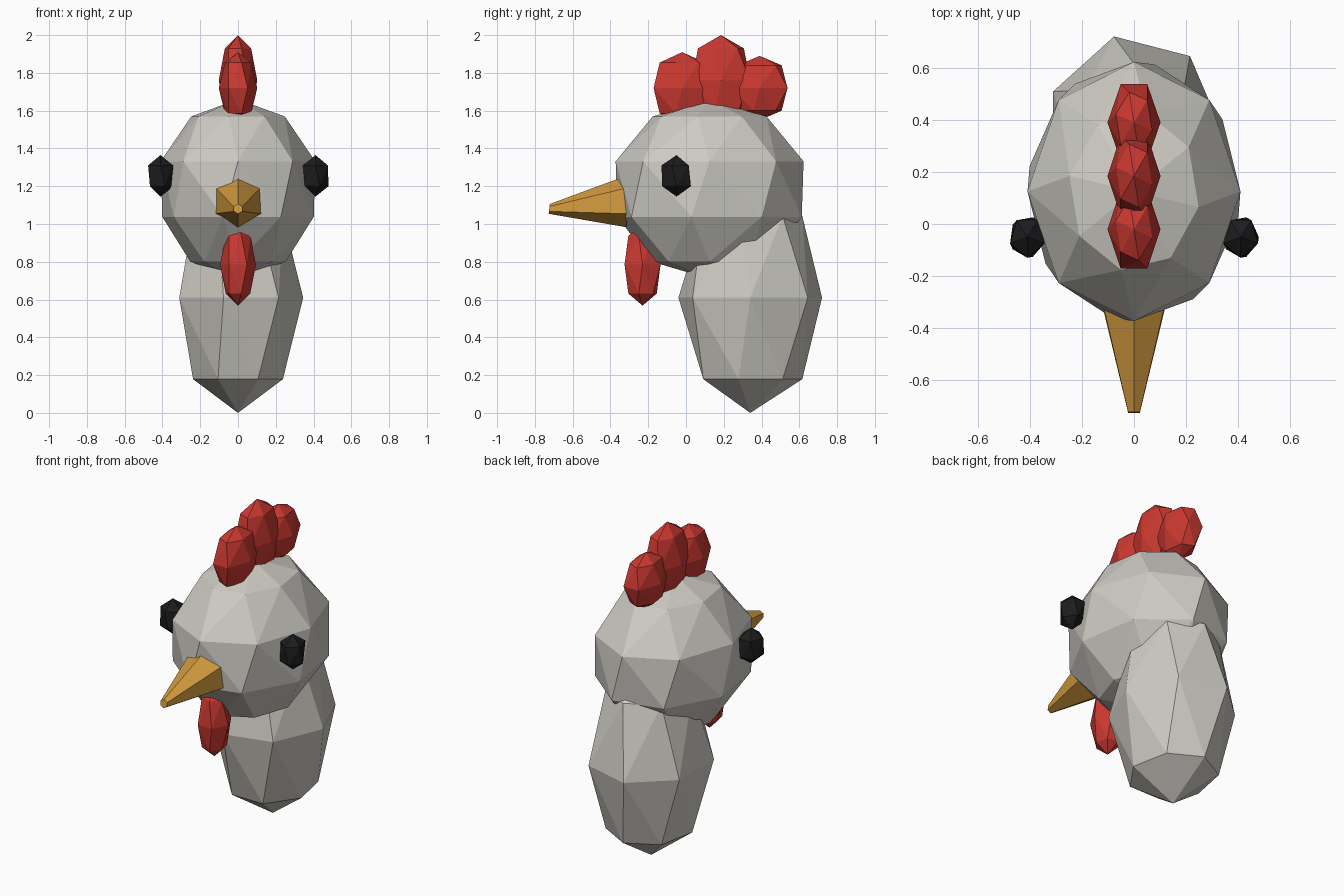
import bpy
import bmesh
from math import sin, cos, pi
from mathutils import Vector

if "Cube" in bpy.data.objects:
    bpy.data.objects.remove(bpy.data.objects["Cube"], do_unlink=True)


def make_material(name, rgb):
    mat = bpy.data.materials.new(name)
    mat.use_nodes = True
    mat.diffuse_color = (*rgb, 1)
    mat.node_tree.nodes["Principled BSDF"].inputs["Base Color"].default_value = (*rgb, 1)
    return mat


feathers = make_material("warm_grey", (0.62, 0.60, 0.55))
red = make_material("comb_red", (0.60, 0.04, 0.03))
gold = make_material("beak_gold", (0.66, 0.33, 0.05))
black = make_material("eye_black", (0.012, 0.012, 0.013))


def finish(name, bm, mat):
    bmesh.ops.recalc_face_normals(bm, faces=bm.faces)
    mesh = bpy.data.meshes.new(name)
    bm.to_mesh(mesh)
    bm.free()
    mesh.materials.append(mat)
    obj = bpy.data.objects.new(name, mesh)
    bpy.context.collection.objects.link(obj)


def faceted_blob(name, center, radii, sides, stacks, mat):
    """Low-poly ellipsoid whose odd rings are turned by a quarter step."""
    bm = bmesh.new()
    step = 2 * pi / sides

    def add(x, y, z):
        return bm.verts.new([c + r * v for c, r, v in zip(center, radii, (x, y, z))])

    add(0, 0, 1)
    add(0, 0, -1)
    for ring in range(1, stacks):
        polar = pi * ring / stacks
        for k in range(sides):
            a = step * (k - 0.25 * (ring % 2))
            add(sin(polar) * cos(a), sin(polar) * sin(a), cos(polar))
    bmesh.ops.convex_hull(bm, input=bm.verts[:])
    finish(name, bm, mat)


# Head and neck
faceted_blob("head", (0, 0.125, 1.185), (0.43, 0.523, 0.475), 8, 5, feathers)
faceted_blob("neck", (0, 0.34, 0.61), (0.345, 0.39, 0.61), 7, 4, feathers)

# Comb lobes and wattle
faceted_blob("comb_front", (0, -0.02, 1.72), (0.102, 0.175, 0.19), 6, 4, red)
faceted_blob("comb_middle", (0, 0.185, 1.76), (0.102, 0.178, 0.24), 6, 4, red)
faceted_blob("comb_back", (0, 0.39, 1.72), (0.102, 0.17, 0.17), 6, 4, red)
faceted_blob("wattle", (0, -0.23, 0.785), (0.095, 0.11, 0.217), 6, 4, red)

# Eyes
for side, label in ((1, "left"), (-1, "right")):
    faceted_blob("eye_" + label, (side * 0.41, -0.05, 1.255), (0.08, 0.092, 0.11), 5, 3, black)

# Beak: tapered six-sided cone, drooping slightly
bm = bmesh.new()
for center, radius in ((Vector((0, -0.3, 1.125)), 0.142), (Vector((0, -0.724, 1.08)), 0.026)):
    for k in range(6):
        a = k * pi / 3
        bm.verts.new(center + radius * Vector((sin(a), 0.11 * cos(a), cos(a))))
bmesh.ops.convex_hull(bm, input=bm.verts[:])
bmesh.ops.dissolve_limit(bm, angle_limit=0.01, verts=bm.verts[:], edges=bm.edges[:])
finish("beak", bm, gold)
